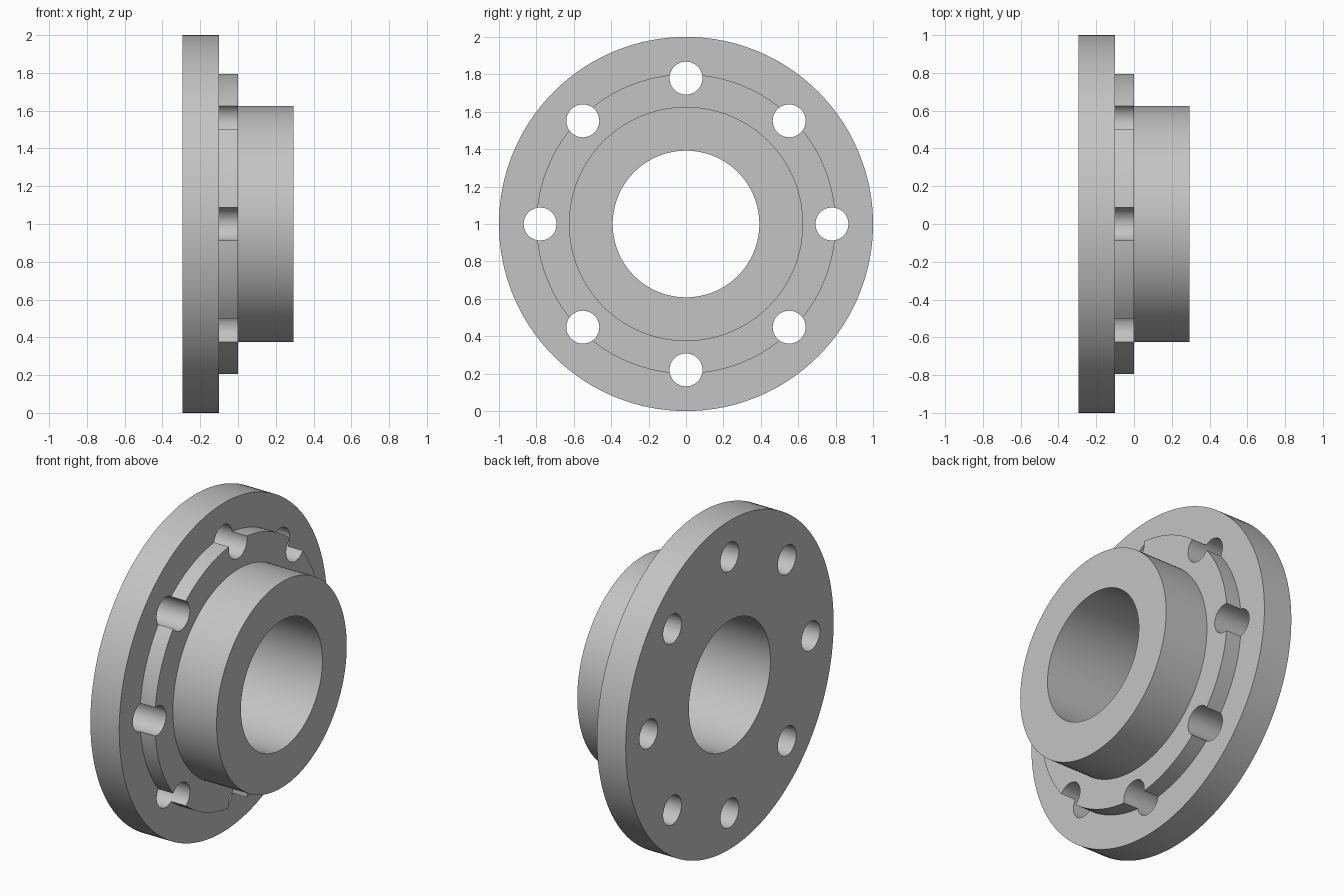
import bpy, bmesh, math
from mathutils import Matrix, Vector

default = bpy.data.objects.get("Cube")
if default:
    bpy.data.objects.remove(default, do_unlink=True)

# Dimensions, with the axis of revolution along x
X_BACK, X_FLANGE, X_STEP, X_HUB = -0.294, -0.1, 0.0, 0.294
R_BORE, R_HUB, R_STEP, R_FLANGE = 0.392, 0.626, 0.8, 1.0
R_BOLT_CIRCLE, R_BOLT, BOLTS = 0.78, 0.088, 8
CENTRE = Vector((0, 0, 1))

steel = bpy.data.materials.new("plain grey")
steel.use_nodes = True
grey = (0.55, 0.55, 0.55, 1)
steel.diffuse_color = grey
steel.node_tree.nodes["Principled BSDF"].inputs["Base Color"].default_value = grey


def make_object(name, bm):
    bmesh.ops.recalc_face_normals(bm, faces=bm.faces)
    mesh = bpy.data.meshes.new(name)
    bm.to_mesh(mesh)
    bm.free()
    mesh.materials.append(steel)
    obj = bpy.data.objects.new(name, mesh)
    bpy.context.collection.objects.link(obj)
    return obj


# Flange, raised step, hub and bore as one revolved profile
profile = [(X_BACK, R_BORE), (X_BACK, R_FLANGE), (X_FLANGE, R_FLANGE),
           (X_FLANGE, R_STEP), (X_STEP, R_STEP), (X_STEP, R_HUB),
           (X_HUB, R_HUB), (X_HUB, R_BORE)]
bm = bmesh.new()
verts = [bm.verts.new(CENTRE + Vector((x, 0, r))) for x, r in profile]
edges = [bm.edges.new((v, verts[(i + 1) % len(verts)])) for i, v in enumerate(verts)]
bmesh.ops.spin(bm, geom=verts + edges, cent=CENTRE, axis=(1, 0, 0),
               angle=math.tau, steps=128, use_merge=True)
bmesh.ops.remove_doubles(bm, verts=bm.verts, dist=1e-5)
flange = make_object("flanged_hub", bm)

# Ring of bolt hole cutters
bm = bmesh.new()
for i in range(BOLTS):
    a = math.tau * i / BOLTS
    spot = CENTRE + R_BOLT_CIRCLE * Vector((0, math.cos(a), math.sin(a)))
    bmesh.ops.create_cone(bm, cap_ends=True, segments=48, radius1=R_BOLT,
                          radius2=R_BOLT, depth=2,
                          matrix=Matrix.Translation(spot) @ Matrix.Rotation(math.pi / 2, 4, "Y"))
cutter = make_object("bolt_hole_cutter", bm)
cutter.hide_render = True

# Cut the holes, which also notch the raised step
cut = flange.modifiers.new("bolt_holes", "BOOLEAN")
cut.operation = "DIFFERENCE"
cut.solver = "EXACT"
cut.object = cutter
bpy.ops.object.select_all(action="DESELECT")
flange.select_set(True)
bpy.context.view_layer.objects.active = flange
bpy.ops.object.modifier_apply(modifier=cut.name)
bpy.data.objects.remove(cutter, do_unlink=True)

bpy.ops.object.shade_smooth_by_angle(angle=math.radians(30))
